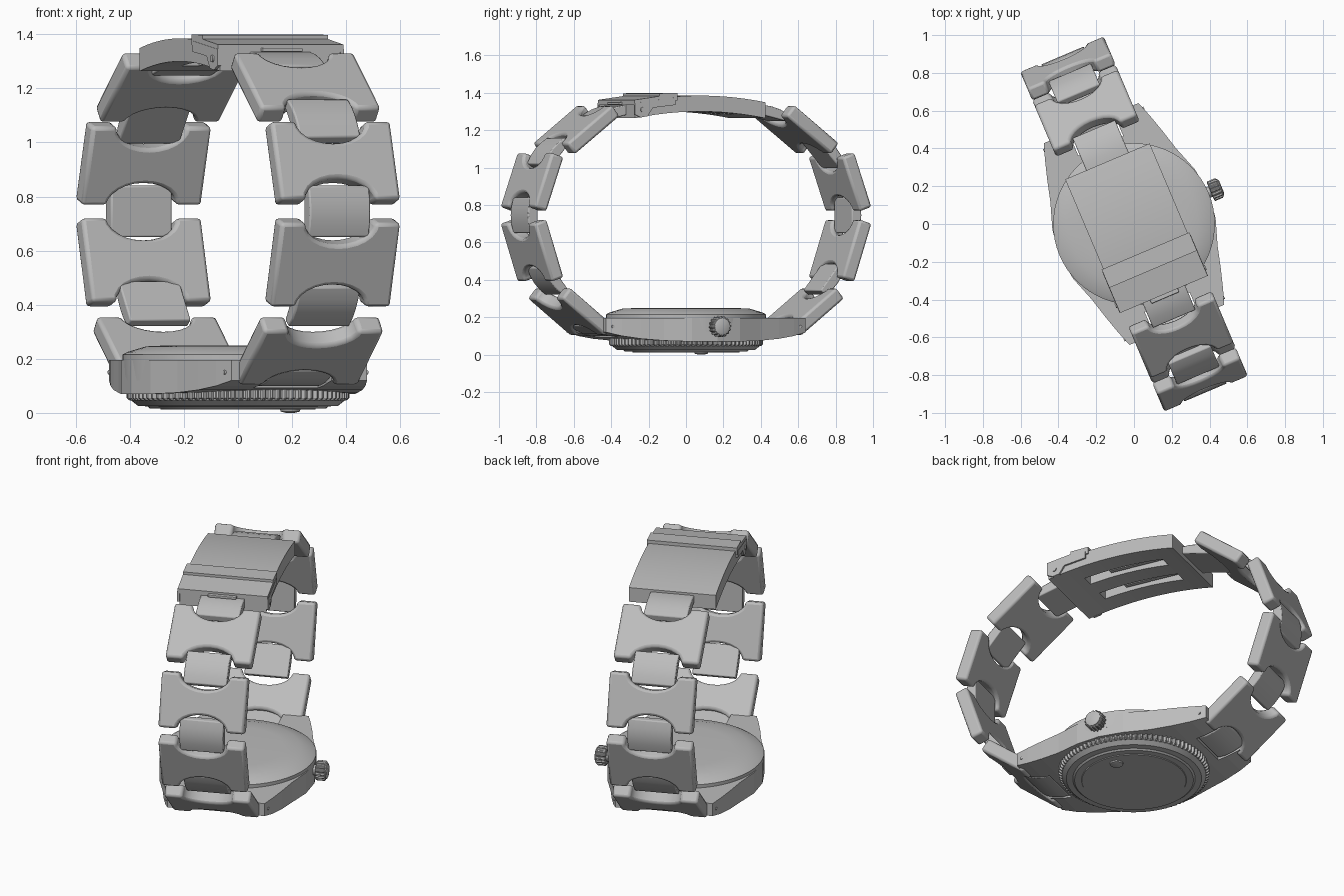
import bpy, bmesh
from math import sin, cos, pi, radians
from mathutils import Matrix, Vector

if "Cube" in bpy.data.objects:
    bpy.data.objects.remove(bpy.data.objects["Cube"])

TURN = Matrix.Rotation(radians(23), 4, 'Z')
steel = bpy.data.materials.new("steel grey")
steel.diffuse_color = (0.5, 0.5, 0.5, 1)
steel.use_nodes = True
steel.node_tree.nodes["Principled BSDF"].inputs["Base Color"].default_value = steel.diffuse_color


def add(name, bm, place=None, bevel=0, smooth=False):
    """Turn a bmesh into a steel object, placed in the turned watch frame."""
    bmesh.ops.recalc_face_normals(bm, faces=bm.faces)
    me = bpy.data.meshes.new(name)
    bm.to_mesh(me)
    bm.free()
    ob = bpy.data.objects.new(name, me)
    bpy.context.collection.objects.link(ob)
    me.materials.append(steel)
    ob.matrix_world = TURN @ (place or Matrix())
    if bevel:
        m = ob.modifiers.new("soft edges", 'BEVEL')
        m.width, m.segments, m.limit_method, m.angle_limit = bevel, 2, 'ANGLE', radians(50)
    if smooth:
        bpy.ops.object.select_all(action='DESELECT')
        ob.select_set(True)
        bpy.context.view_layer.objects.active = ob
        bpy.ops.object.shade_smooth_by_angle(angle=radians(30))
    return ob


def prism(name, pts, c0, c1, place=None, **kw):
    """Extrude a 2D outline along its local z."""
    bm = bmesh.new()
    low = [bm.verts.new((a, b, c0)) for a, b in pts]
    top = [bm.verts.new((a, b, c1)) for a, b in pts]
    bm.faces.new(low[::-1])
    bm.faces.new(top)
    for i in range(len(pts)):
        j = (i + 1) % len(pts)
        bm.faces.new((low[i], low[j], top[j], top[i]))
    return add(name, bm, place, **kw)


def lathe(name, profile, n, place=None, tooth=0, **kw):
    """Closed stack of rings; tooth shrinks every other pair of points."""
    bm = bmesh.new()
    rings = []
    for r, z in profile:
        rings.append([bm.verts.new(((r - tooth * (i // 2 % 2)) * cos(2 * pi * i / n),
                                    (r - tooth * (i // 2 % 2)) * sin(2 * pi * i / n), z))
                      for i in range(n)])
    bm.faces.new(rings[0][::-1])
    bm.faces.new(rings[-1])
    for a, b in zip(rings, rings[1:]):
        for i in range(n):
            j = (i + 1) % n
            bm.faces.new((a[i], a[j], b[j], b[i]))
    return add(name, bm, place, **kw)


def box(name, x0, x1, y0, y1, z0, z1, **kw):
    return prism(name, [(x0, y0), (x1, y0), (x1, y1), (x0, y1)], z0, z1, **kw)


def cut(ob, cutter):
    m = ob.modifiers.new("cut", 'BOOLEAN')
    m.operation, m.object, m.solver = 'DIFFERENCE', cutter, 'EXACT'
    cutter.hide_render = True
    cutter.hide_set(True)


def frame(p0, p1):
    """x across the strap, y along p0 to p1, z outward."""
    s = Vector((0, p1[0] - p0[0], p1[1] - p0[1]))
    length = s.length
    s.normalize()
    x = Vector((1, 0, 0))
    m = Matrix((x, s, x.cross(s))).transposed().to_4x4()
    m.translation = Vector((0, (p0[0] + p1[0]) / 2, (p0[1] + p1[1]) / 2))
    return m, length


SIDEWAYS = Matrix(((0, 0, 1, 0), (1, 0, 0, 0), (0, 1, 0, 0), (0, 0, 0, 1)))  # outline in y,z

# Strap: wide notched links joined by narrow connectors
links = [((.53, 1.335), (.79, 1.13)), ((.88, 1.08), (.98, .79)),
         ((.98, .70), (.88, .39)), ((.82, .30), (.57, .10))]
joins = [((.35, 1.35), (.55, 1.30)), ((.765, 1.17), (.885, 1.03)), ((.967, .84), (.967, .65)),
         ((.885, .455), (.775, .31)), ((.63, .14), (.46, .085))]


def wide_link(name, p0, p1):
    m, length = frame(p0, p1)
    h = length / 2
    arc = [(.14 * cos(a), .085 * sin(a)) for a in [pi * i / 12 for i in range(13)]]
    pts = [(-.24, -h)] + [(-x, y - h) for x, y in arc]
    pts += [(.24, -h), (.24, h)] + [(x, h - y) for x, y in arc] + [(-.24, h)]
    prism(name, pts, -.075, 0, m, bevel=.014, smooth=True)


def connector(name, p0, p1):
    m, length = frame(p0, p1)
    h = length / 2
    pts = [(-h, -.055), (h, -.055), (h, -.015), (h * .5, -.002), (0, .002),
           (-h * .5, -.002), (-h, -.015)]
    prism(name, pts, -.122, .122, m @ SIDEWAYS, bevel=.006, smooth=True)


def mirrored(p0, p1):
    return (-p1[0], p1[1]), (-p0[0], p0[1])


for kind, build, parts in (("strap_link", wide_link, links), ("connector", connector, joins)):
    for i, pair in enumerate(parts):
        build(f"back_{kind}_{i + 1}", *pair)
        build(f"front_{kind}_{i + 1}", *mirrored(*pair))

# Case: tapered body with lugs, lofted along y from (y, half width, underside)
half = [(.58, .272, .12), (.50, .30, .10), (.40, .33, .085), (.28, .362, .075), (.14, .41, .07)]
rows = [(-v, w, z) for v, w, z in half] + [(0, .428, .07)] + half[::-1]
bm = bmesh.new()
loops = [[bm.verts.new(c) for c in ((-w, v, z), (w, v, z), (w, v, .195), (-w, v, .195))]
         for v, w, z in rows]
bm.faces.new(loops[0])
bm.faces.new(loops[-1][::-1])
for a, b in zip(loops, loops[1:]):
    for i in range(4):
        j = (i + 1) % 4
        bm.faces.new((a[i], a[j], b[j], b[i]))
case = add("case", bm)
for s in (-1, 1):
    v0, v1 = sorted((s * .45, s * .7))
    cut(case, box("lug_gap_cutter", -.13, .13, v0, v1, 0, .4))
    for t in (-1, 1):
        lathe("lug_pin", [(.008, 0), (.008, .012)], 12,
              Matrix.Translation((t * .277, s * .545, .15)) @ Matrix.Rotation(t * pi / 2, 4, 'Y'))

# Dial cover, toothed ring and case back
lathe("dial_cover", [(.425, .12), (.428, .215), (.41, .225), (.34, .246), (.25, .25)], 64, smooth=True)
lathe("toothed_ring", [(.40, .045), (.412, .055), (.412, .09)], 360, tooth=.012)
lathe("case_back", [(.325, .016), (.335, .024), (.37, .026), (.395, .046), (.395, .08)], 64, smooth=True)
lathe("back_disc", [(.285, .012), (.29, .02)], 64, smooth=True)
lathe("back_nub", [(.015, 0), (.035, .005), (.04, .02)], 16, Matrix.Translation((.21, 0, 0)), smooth=True)

# Crown
side = Matrix.Translation((.40, 0, .15)) @ Matrix.Rotation(pi / 2, 4, 'Y')
lathe("crown_stem", [(.03, 0), (.03, .05)], 24, side)
lathe("crown", [(.05, .04), (.056, .045), (.056, .088), (.048, .096)], 64, side, tooth=.006)
lathe("crown_cap", [(.045, .09), (.045, .099), (.035, .104)], 24, side, smooth=True)

# Clasp: curved block with two slots underneath
vs = [-.40 + .76 * i / 12 for i in range(13)]


def arch(v):
    return 1.385 - .25 * (v + .02) ** 2


clasp = prism("clasp", [(v, arch(v)) for v in vs] + [(v, arch(v) - .085) for v in vs[::-1]],
              -.243, .243, SIDEWAYS, smooth=True)
for x in (-.09, .09):
    cut(clasp, box("slot_cutter", x - .035, x + .035, -.24, .24, 1.2, 1.35))
    box("slot_bar", x - .012, x + .012, -.1, .24, 1.31, 1.325)

# Fold-over flap with raised bar, cheeks, pins and a lip
prism("clasp_flap", [(-.155, 1.36), (-.155, 1.40), (-.26, 1.397), (-.26, 1.382),
                     (-.405, 1.362), (-.405, 1.335)], -.252, .252, SIDEWAYS)
for s in (-1, 1):
    x0, x1 = sorted((s * .24, s * .254))
    prism("flap_cheek", [(-.17, 1.375), (-.405, 1.345), (-.405, 1.285), (-.37, 1.268),
                         (-.33, 1.275), (-.30, 1.32), (-.17, 1.335)], x0, x1, SIDEWAYS)
    lathe("cheek_pin", [(.013, 0), (.013, .008)], 16,
          Matrix.Translation((s * .252, -.36, 1.31)) @ Matrix.Rotation(s * pi / 2, 4, 'Y'))
box("flap_lip", -.08, .08, -.425, -.39, 1.335, 1.35, bevel=.004)
